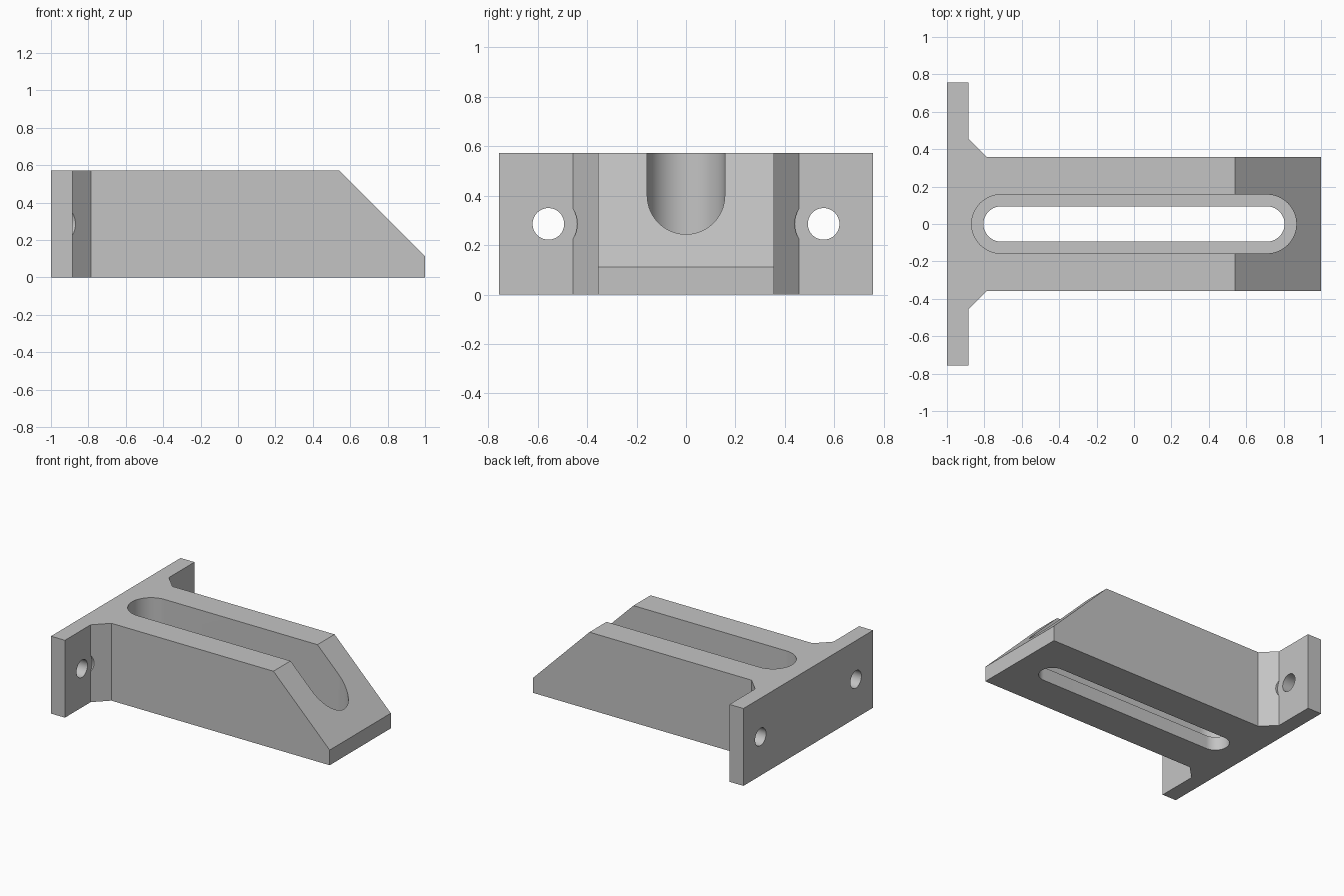
import bpy
import bmesh
import math

default = bpy.data.objects.get("Cube")
if default:
    bpy.data.objects.remove(default, do_unlink=True)

GREY = (0.55, 0.55, 0.55, 1)
material = bpy.data.materials.new("plain_grey")
material.use_nodes = True
material.diffuse_color = GREY
material.node_tree.nodes["Principled BSDF"].inputs["Base Color"].default_value = GREY


def prism(name, outline, start, end, axis="z"):
    """Extrude a closed outline along z (outline xy), x (outline yz) or y (outline xz)."""
    place = {
        "z": lambda a, b, t: (a, b, t),
        "x": lambda a, b, t: (t, a, b),
        "y": lambda a, b, t: (a, t, b),
    }[axis]
    bm = bmesh.new()
    low = [bm.verts.new(place(a, b, start)) for a, b in outline]
    high = [bm.verts.new(place(a, b, end)) for a, b in outline]
    bm.faces.new(low)
    bm.faces.new(high)
    for i in range(len(low)):
        j = (i + 1) % len(low)
        bm.faces.new((low[i], low[j], high[j], high[i]))
    bmesh.ops.recalc_face_normals(bm, faces=bm.faces)
    mesh = bpy.data.meshes.new(name)
    bm.to_mesh(mesh)
    bm.free()
    mesh.materials.append(material)
    obj = bpy.data.objects.new(name, mesh)
    bpy.context.collection.objects.link(obj)
    return obj


def arc(cx, cy, radius, begin, sweep, steps):
    angles = [math.radians(begin + sweep * i / steps) for i in range(steps + 1)]
    return [(cx + radius * math.cos(a), cy + radius * math.sin(a)) for a in angles]


def slot(half_length, radius):
    return arc(half_length, 0, radius, -90, 180, 32) + arc(-half_length, 0, radius, 90, 180, 32)


def cut(target, cutter):
    cutter.hide_render = True
    mod = target.modifiers.new(cutter.name, "BOOLEAN")
    mod.operation = "DIFFERENCE"
    mod.solver = "EXACT"
    mod.object = cutter
    bpy.context.view_layer.objects.active = target
    bpy.ops.object.modifier_apply(modifier=mod.name)
    bpy.data.objects.remove(cutter, do_unlink=True)


# T-shaped body with mounting flange and chamfered inner corners
HEIGHT = 0.572
FLANGE_X = -0.886
half = [(1, 0.357), (-0.786, 0.357), (FLANGE_X, 0.457), (FLANGE_X, 0.757), (-1, 0.757)]
outline = half + [(x, -y) for x, y in reversed(half)]
bracket = prism("slotted_bracket", outline, 0, HEIGHT)

# Sloped nose
nose = [(0.54 - 0.1, HEIGHT + 0.1), (1.1, 0.012), (1.1, HEIGHT + 0.1)]
cut(bracket, prism("nose_cutter", nose, -1, 1, "y"))

# Stepped slot: wide recess above, narrower opening through the floor
cut(bracket, prism("recess_cutter", slot(0.711, 0.157), 0.1, 1))
cut(bracket, prism("opening_cutter", slot(0.711, 0.094), -0.2, 0.3))

# Flange bolt holes, with clearance for the bolt heads in the chamfers
for side in (-1, 1):
    centre = (side * 0.557, HEIGHT / 2)
    cut(bracket, prism("bolt_hole_cutter", arc(*centre, 0.064, 0, 352.5, 47), -1.2, -0.7, "x"))
    cut(bracket, prism("bolt_head_cutter", arc(*centre, 0.117, 0, 352.5, 47), FLANGE_X, -0.7, "x"))

# Smooth the rounded walls, keep machined edges sharp
bpy.ops.object.select_all(action="DESELECT")
bracket.select_set(True)
bpy.context.view_layer.objects.active = bracket
bpy.ops.object.shade_smooth_by_angle(angle=math.radians(30))
